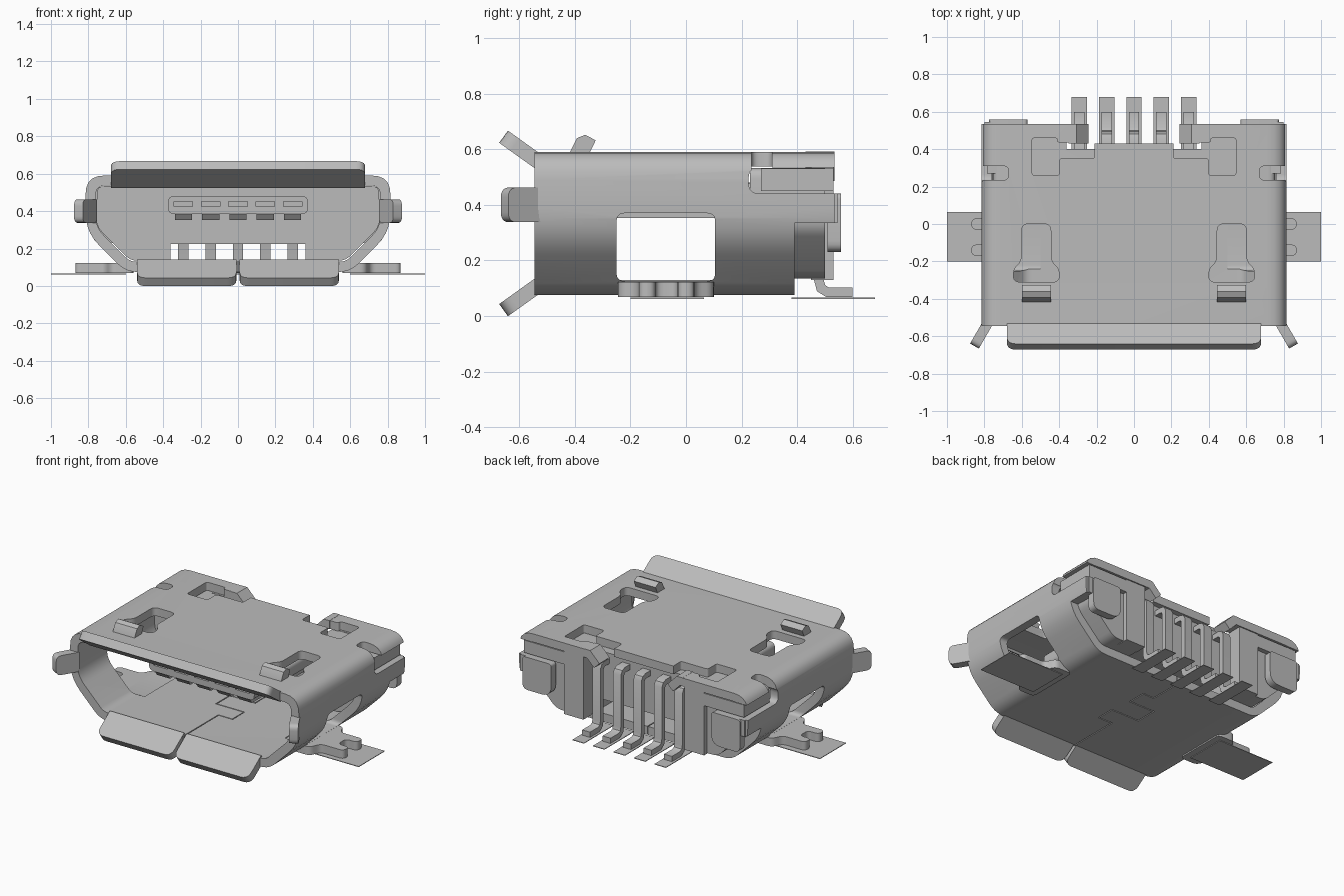
import bpy, bmesh
from mathutils import Vector as V

cube = bpy.data.objects.get("Cube")
if cube:
    bpy.data.objects.remove(cube, do_unlink=True)

metal = bpy.data.materials.new("light_grey")
metal.use_nodes = True
GREY = (0.5, 0.5, 0.5, 1)
metal.diffuse_color = GREY
metal.node_tree.nodes["Principled BSDF"].inputs["Base Color"].default_value = GREY

X, Y, Z = V((1, 0, 0)), V((0, 1, 0)), V((0, 0, 1))
PINS = [i * 0.146 for i in range(-2, 3)]
T = 0.054


def rounded(pts, r, n=5):
    """Round every corner of a 2D outline; r is one radius or one per corner."""
    out = []
    pts = [V(p) for p in pts]
    for i, p in enumerate(pts):
        rad = r[i] if isinstance(r, (list, tuple)) else r
        if rad == 0:
            out.append(p)
            continue
        a, b = pts[i - 1] - p, pts[(i + 1) % len(pts)] - p
        a = p + a.normalized() * min(rad, a.length * 0.49)
        b = p + b.normalized() * min(rad, b.length * 0.49)
        for k in range(n + 1):
            t = k / n
            out.append(a * (1 - t) ** 2 + p * 2 * t * (1 - t) + b * t * t)
    return out


def sym(pts):
    return pts + [(-x, z) for x, z in reversed(pts)]


def rect(a0, a1, b0, b1):
    return [(a0, b0), (a1, b0), (a1, b1), (a0, b1)]


def prism(name, pts, u, v, w, lo, hi, origin=V((0, 0, 0)), side=1):
    """Extrude an outline in plane u, v along w; side=-1 mirrors it in x."""
    bm = bmesh.new()
    rings = [[], []]
    for ring, d in zip(rings, (lo, hi)):
        for p in pts:
            co = origin + u * p[0] + v * p[1] + w * d
            co.x *= side
            ring.append(bm.verts.new(co))
        bm.faces.new(ring)
    n = len(pts)
    for i in range(n):
        j = (i + 1) % n
        bm.faces.new((rings[0][i], rings[0][j], rings[1][j], rings[1][i]))
    bmesh.ops.recalc_face_normals(bm, faces=bm.faces)
    me = bpy.data.meshes.new(name)
    bm.to_mesh(me)
    bm.free()
    me.materials.append(metal)
    ob = bpy.data.objects.new(name, me)
    bpy.context.collection.objects.link(ob)
    return ob


def box(name, x0, x1, y0, y1, z0, z1, side=1):
    return prism(name, rect(x0, x1, y0, y1), X, Y, Z, z0, z1, side=side)


def cut(ob, cutters):
    """Subtract the cutters, keep the result as a plain mesh."""
    for c in cutters:
        m = ob.modifiers.new("cut", "BOOLEAN")
        m.operation, m.solver, m.object = "DIFFERENCE", "EXACT", c
    dg = bpy.context.evaluated_depsgraph_get()
    me = bpy.data.meshes.new_from_object(ob.evaluated_get(dg))
    ob.modifiers.clear()
    ob.data = me
    for c in cutters:
        bpy.data.objects.remove(c, do_unlink=True)


def strip(path, t):
    """Outline of a bent strip of thickness t following a 2D path."""
    path = [V(p) for p in path]
    left, right = [], []
    for i, p in enumerate(path):
        d0 = (p - path[max(i - 1, 0)]).normalized()
        d1 = (path[min(i + 1, len(path) - 1)] - p).normalized()
        d = (d0 + d1).normalized()
        ref = d0 if d0.length else d1
        nrm = V((-d.y, d.x)) * (t / 2 / max(d.dot(ref), 0.3))
        left.append(p + nrm)
        right.append(p - nrm)
    return left + right[::-1]


# Folded metal shell
outer = rounded(sym([(0.6, 0.075), (0.815, 0.29), (0.815, 0.59)]), [.06, .1, .1, .1, .1, .06])
inner = rounded(sym([(0.577, 0.13), (0.76, 0.313), (0.76, 0.537)]), [.03, .06, .05, .05, .06, .03])
shell = prism("shell", outer, X, Z, Y, -0.545, 0.535)
cutters = [prism("bore", inner, X, Z, Y, -0.7, 0.7),
           box("rear_opening", -0.33, 0.33, 0.43, 0.7, 0, 0.7),
           box("rear_lower_opening", -1, 1, 0.39, 0.7, 0, 0.335)]
keyhole = [(0.445, 0), (0.6, 0), (0.6, -0.2), (0.645, -0.24), (0.645, -0.31),
           (0.4, -0.31), (0.4, -0.24), (0.445, -0.2)]
latch = [(0.21, 0.35), (0.4, 0.35), (0.4, 0.26), (0.545, 0.26), (0.545, 0.46),
         (0.41, 0.46), (0.41, 0.435), (0.21, 0.435)]
for s in (1, -1):
    cutters += [
        prism("window", rounded(rect(-0.25, 0.105, 0.125, 0.37), .03), Y, Z, X, 0.5, 1, side=s),
        prism("side_slot", rounded(rect(0.225, 0.7, 0.44, 0.535), .04), Y, Z, X, 0.6, 1, side=s),
        prism("keyhole", rounded(keyhole, .035), X, Y, Z, 0.48, 0.7, side=s),
        prism("latch_hole", rounded(latch, .015), X, Y, Z, 0.48, 0.7, side=s),
        prism("corner_notch", rounded(rect(0.67, 0.9, 0.235, 0.31), .03), X, Y, Z, 0.48, 0.7, side=s)]
# Interlocked seam in the shell floor
seam = [(0, -0.6), (0, -0.2), (0.1, -0.2), (0.1, -0.08), (-0.1, -0.08),
        (-0.1, 0.06), (0.08, 0.06), (0.08, 0.18), (0, 0.18), (0, 0.45)]
cutters.append(prism("seam", strip(seam, 0.006), X, Y, Z, 0, 0.2))
cut(shell, cutters)


def flare(name, width, length, origin, u, v, side=1, r=0.05):
    h = width / 2
    pts = rounded([(-h, -0.02), (h, -0.02), (h, length), (-h, length)], [0, 0, r, r])
    w = u.cross(v).normalized()
    prism(name, pts, u, v, w, -T / 2, T / 2, origin, side)


# Flared lips round the mouth
flare("top_lip", 1.36, 0.15, V((0, -0.535, 0.558)), X, V((0, -.81, .58)))
for s in (1, -1):
    flare("bottom_lip", 0.53, 0.15, V((0.274, -0.535, 0.108)), X, V((0, -.81, -.58)), s)
    flare("side_lip", 0.125, 0.13, V((0.788, -0.54, 0.4)), Z, V((.5, -.866, 0)), s, .035)

    # Raised spring catch on the roof
    catch = [(-0.425, 0.575), (-0.392, 0.64), (-0.362, 0.652), (-0.325, 0.632),
             (-0.345, 0.59), (-0.31, 0.575), (-0.31, 0.54), (-0.425, 0.54)]
    prism("spring_catch", catch, Y, Z, X, 0.445, 0.6, side=s)

    # Solder foot with two prongs, bent out of the side window
    foot = [(0.56, -0.245), (0.68, -0.245), (0.71, -0.17), (0.87, -0.17), (0.87, -0.11),
            (0.79, -0.11), (0.79, -0.03), (0.87, -0.03), (0.87, 0.03), (0.71, 0.03),
            (0.68, 0.1), (0.56, 0.1)]
    prism("solder_foot", rounded(foot, .03), X, Y, Z, 0.068, 0.122, side=s)
    box("side_pad", 0.6, 1, -0.2, 0.065, 0.062, 0.066, s)

    # Rear clamp: side arm turned round the back corner
    plate = rect(0.57, 0.775, 0.23, 0.44)
    prism("rear_clamp", rounded(plate, [.07, .04, .02, .02]), X, Z, Y, 0.51, 0.558, side=s)
    box("clamp_arm", 0.745, 0.8, 0.42, 0.545, 0.335, 0.44, s)
    # Roof flange bent down beside the contacts
    flange = strip([(0.35, 0.564), (0.32, 0.564), (0.262, 0.505)], T)
    prism("roof_flange", flange, X, Z, Y, 0.43, 0.535, side=s)

# Insulator body behind the mouth
core = rounded(sym([(0.574, 0.134), (0.755, 0.315), (0.755, 0.533)]), .04)
body = prism("insulator_body", core, X, Z, Y, 0.23, 0.5)
cut(body, [box("contact_gap", -0.36, 0.36, 0, 0.7, 0, 0.225),
           box("rear_recess", -0.36, 0.36, 0.4, 0.7, 0, 0.7)])
for s in (1, -1):
    box("insulator_post", 0.36, 0.5, 0.45, 0.53, 0.13, 0.535, s)
    box("insulator_ear", 0.5, 0.785, 0.27, 0.53, 0.45, 0.53, s)

# Tongue with ribs below and slots in its nose
tongue = prism("tongue", rounded(rect(-0.375, 0.375, 0.385, 0.48), .035), X, Z, Y, -0.37, 0.3)
cut(tongue, [box("nose_slot", x - 0.05, x + 0.05, -0.5, -0.33, 0.425, 0.45) for x in PINS])
for x in PINS:
    rib = [(-0.37, 0.39), (-0.34, 0.352), (0.3, 0.352), (0.3, 0.39)]
    prism("tongue_rib", rib, Y, Z, X, x - 0.046, x + 0.046)

# Bent contact pins and their pads
path = [(0.38, 0.485), (0.45, 0.485), (0.468, 0.478), (0.478, 0.46),
        (0.478, 0.13), (0.486, 0.1), (0.51, 0.085), (0.6, 0.085)]
for x in PINS:
    prism("contact_pin", strip(path, 0.034), Y, Z, X, x - 0.028, x + 0.028)
    box("contact_pad", x - 0.041, x + 0.041, 0.38, 0.68, 0.062, 0.066)

# Smooth the bends, keep the edges crisp
bpy.ops.object.select_all(action="DESELECT")
for ob in bpy.context.collection.objects:
    if ob.type == "MESH":
        ob.select_set(True)
        bpy.context.view_layer.objects.active = ob
bpy.ops.object.shade_smooth_by_angle(angle=0.6)
